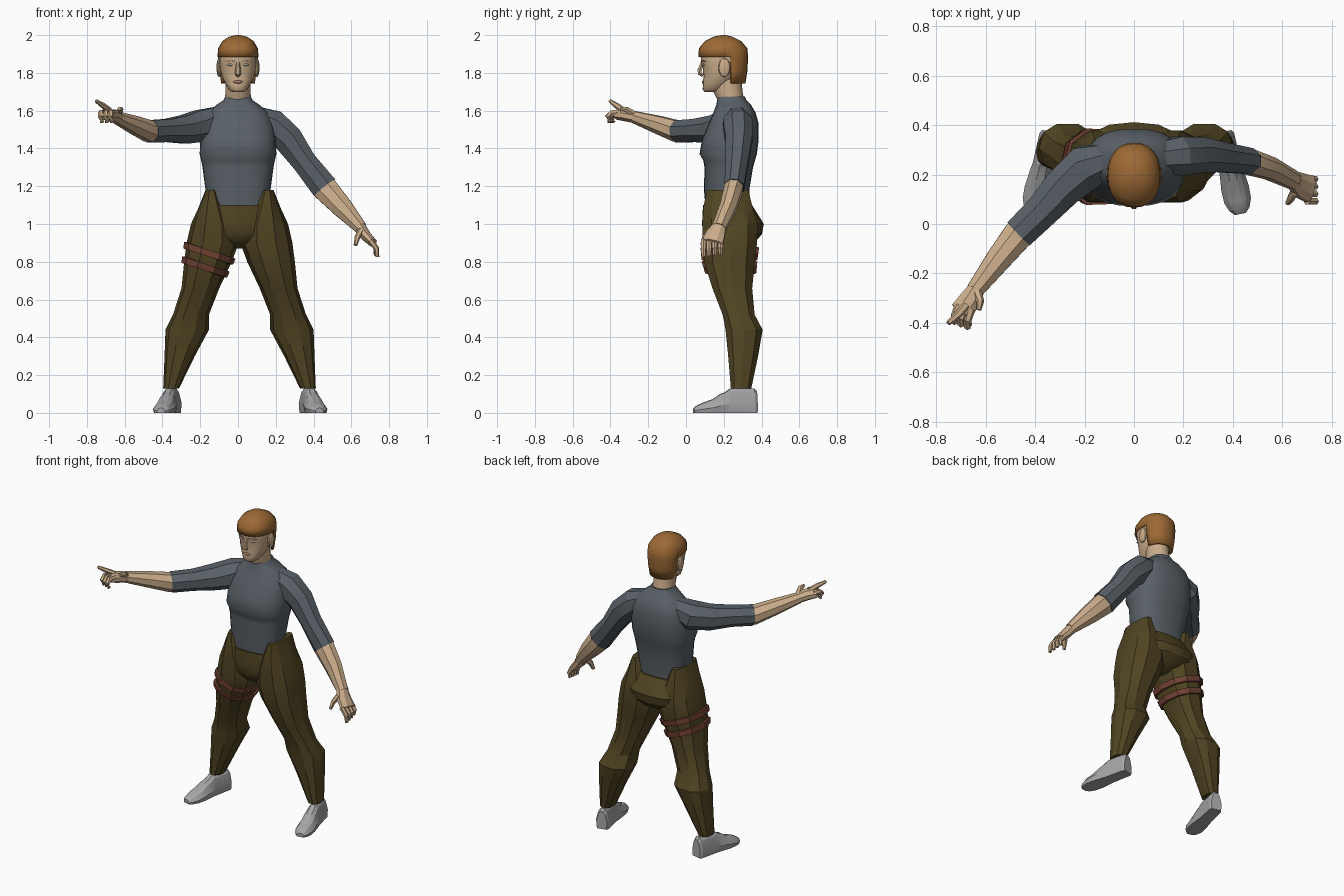
import bpy, bmesh, math
from mathutils import Vector, Matrix

if "Cube" in bpy.data.objects:
    bpy.data.objects.remove(bpy.data.objects["Cube"], do_unlink=True)


def material(name, r, g, b):
    m = bpy.data.materials.new(name)
    m.use_nodes = True
    m.diffuse_color = (r, g, b, 1)
    node = next(n for n in m.node_tree.nodes if n.type == 'BSDF_PRINCIPLED')
    node.inputs["Base Color"].default_value = (r, g, b, 1)
    node.inputs["Roughness"].default_value = 0.8
    return m


skin = material("skin", 0.60, 0.42, 0.26)
hair_brown = material("ginger hair", 0.33, 0.14, 0.035)
shirt_grey = material("slate shirt", 0.10, 0.118, 0.135)
olive = material("olive trousers", 0.08, 0.058, 0.016)
leather = material("red brown leather", 0.17, 0.055, 0.035)
shoe_grey = material("shoe grey", 0.38, 0.38, 0.39)
eye_white = material("eye white", 0.55, 0.53, 0.5)
lip = material("lip", 0.36, 0.2, 0.14)


def finish(name, bm, mat, angle=30):
    bmesh.ops.recalc_face_normals(bm, faces=bm.faces)
    me = bpy.data.meshes.new(name)
    bm.to_mesh(me)
    bm.free()
    me.materials.append(mat)
    ob = bpy.data.objects.new(name, me)
    bpy.context.collection.objects.link(ob)
    bpy.ops.object.select_all(action='DESELECT')
    ob.select_set(True)
    bpy.context.view_layer.objects.active = ob
    bpy.ops.object.shade_smooth_by_angle(angle=math.radians(angle))
    return ob


def loft(rings, closed=False):
    """Skin equal-length rings; cap the ends unless closed into a loop."""
    bm = bmesh.new()
    vs = [[bm.verts.new(p) for p in r] for r in rings]
    n = len(rings[0])
    pairs = list(zip(vs, vs[1:])) + ([(vs[-1], vs[0])] if closed else [])
    for a, b in pairs:
        for i in range(n):
            j = (i + 1) % n
            bm.faces.new((a[i], a[j], b[j], b[i]))
    if not closed:
        bm.faces.new(vs[0])
        bm.faces.new(vs[-1])
    return bm


def spow(v, p):
    return math.copysign(abs(v) ** p, v)


def level(z, xc, hw, front, back, n=16, p=0.8):
    """Horizontal rounded ring between the given front and back depths."""
    yc, hd = (front + back) / 2, (back - front) / 2
    turns = [2 * math.pi * i / n for i in range(n)]
    return [Vector((xc + hw * spow(math.cos(t), p), yc + hd * spow(math.sin(t), p), z))
            for t in turns]


def stack(name, rows, mat, angle=30, n=16, p=0.8):
    return finish(name, loft([level(z, 0, w, f, b, n, p) for z, w, f, b in rows]), mat, angle)


def tube(name, path, mat, hint, n=8, angle=25):
    """Limb along points (x, y, z, radius along hint, other radius)."""
    pts = [Vector(q[:3]) for q in path]
    rings = []
    for i, q in enumerate(path):
        d = (pts[min(i + 1, len(pts) - 1)] - pts[max(i - 1, 0)]).normalized()
        u = (Vector(hint) - d * d.dot(Vector(hint))).normalized()
        v = d.cross(u)
        rings.append([pts[i] + u * q[3] * math.cos(t) + v * q[4] * math.sin(t)
                      for t in [2 * math.pi * (k + 0.5) / n for k in range(n)]])
    return finish(name, loft(rings), mat, angle)


def blob(name, loc, scale, mat):
    bm = bmesh.new()
    bmesh.ops.create_uvsphere(bm, u_segments=12, v_segments=8, radius=1)
    bm.transform(Matrix.Translation(loc) @ Matrix.Diagonal((*scale, 1)))
    return finish(name, bm, mat)


# Shirt body
stack("shirt_body", [
    (1.07, .16, .105, .335), (1.18, .172, .095, .335), (1.3, .188, .098, .355),
    (1.335, .195, .092, .365), (1.37, .203, .072, .375), (1.45, .2, .085, .385),
    (1.53, .188, .12, .385), (1.59, .16, .145, .368), (1.63, .115, .16, .345),
    (1.655, .078, .165, .32), (1.675, .068, .17, .312)], shirt_grey, 40, 24)

# Seat of the trousers
stack("trouser_seat", [
    (.87, .03, .18, .3), (.9, .11, .12, .36), (.945, .19, .09, .402),
    (1.0, .215, .085, .412), (1.1, .175, .09, .35)], olive, 30)

# Trouser legs: height, centre, half width, front, back
LEG = [(.13, .37, .042, .235, .348), (.3, .325, .08, .22, .385), (.44, .285, .115, .205, .41),
       (.52, .265, .095, .19, .367), (.66, .215, .1, .135, .355), (.8, .175, .126, .09, .37),
       (.9, .15, .138, .083, .382), (1.0, .145, .12, .08, .385), (1.08, .15, .078, .085, .36),
       (1.18, .156, .032, .105, .335)]


def leg_rings(side):
    shift = 0 if side > 0 else 0.016
    return [level(z, side * (x - shift), w, f, b, 10, 0.85) for z, x, w, f, b in LEG]


for label, side in (("left", 1), ("right", -1)):
    finish(label + "_trouser_leg", loft(leg_rings(side)), olive, 25)

# Thigh straps follow the leg surface along a tilted plane
right_leg = leg_rings(-1)


def on_leg(k, height, grow):
    z = height
    for _ in range(12):
        i = max(j for j in range(len(LEG) - 1) if LEG[j][0] <= z)
        t = (z - LEG[i][0]) / (LEG[i + 1][0] - LEG[i][0])
        p = right_leg[i][k].lerp(right_leg[i + 1][k], t)
        z = height - 0.36 * (p.x + 0.17)
    mid = Vector((-0.17, 0.23, p.z))
    return p + (p - mid).normalized() * grow


for label, h in (("upper", .85), ("lower", .77)):
    bands = [[on_leg(k, h + dz, g) for k in range(10)]
             for dz, g in ((-.018, -.01), (-.018, .014), (.018, .014), (.018, -.01))]
    finish(label + "_thigh_strap", loft(bands, True), leather, 20)

# Shoes: distance from ankle, half width, height
SHOE = [(.085, .035, .115), (.07, .043, .13), (-.055, .045, .13), (-.085, .05, .108),
        (-.11, .052, .1), (-.15, .057, .072), (-.2, .055, .055), (-.235, .042, .04),
        (-.255, .022, .025)]
for label, side, x in (("left", 1, .378), ("right", -1, -.355)):
    turn = Matrix.Translation((x, .29, 0)) @ Matrix.Rotation(side * math.radians(12), 4, 'Z')
    rings = [[turn @ Vector((w * a, y, h * c)) for a, c in
              ((-.9, 0), (-1, .4), (-.65, .85), (-.3, 1), (.3, 1), (.65, .85), (1, .4), (.9, 0))]
             for y, w, h in SHOE]
    finish(label + "_shoe", loft(rings), shoe_grey, 20)

# Left arm, hanging out to the side
Y, Z = (0, 1, 0), (0, 0, 1)
tube("left_sleeve", [
    (.09, .265, 1.575, .07, .055), (.18, .275, 1.525, .085, .09), (.265, .28, 1.45, .077, .085),
    (.35, .27, 1.33, .065, .07), (.458, .255, 1.193, .056, .077)], shirt_grey, Y)
tube("left_forearm", [
    (.44, .258, 1.215, .05, .065), (.46, .253, 1.188, .054, .073), (.55, .225, 1.09, .048, .06),
    (.65, .175, .98, .04, .036)], skin, Y)
tube("left_palm", [
    (.64, .18, .99, .038, .034), (.675, .155, .94, .055, .03), (.715, .14, .9, .06, .024)], skin, Y)
for i, name in enumerate(("index", "middle", "ring", "little")):
    y = .092 + .03 * i
    tube("left_" + name + "_finger", [
        (.7, y, .915, .016, .016), (.733, y, .87, .015, .015),
        (.738 - .004 * i, y, .825 + .005 * i, .011, .01)], skin, Y, 6)
tube("left_thumb", [
    (.65, .13, .965, .02, .018), (.632, .1, .93, .017, .015), (.622, .085, .888, .011, .01)],
    skin, Y, 6)

# Right arm, pointing forward
tube("right_sleeve", [
    (-.09, .262, 1.57, .06, .07), (-.19, .23, 1.52, .092, .1), (-.285, .15, 1.5, .08, .088),
    (-.37, .055, 1.495, .066, .075), (-.467, -.04, 1.49, .064, .07)], shirt_grey, Z)
tube("right_forearm", [
    (-.445, -.02, 1.49, .058, .06), (-.47, -.045, 1.491, .06, .066), (-.55, -.145, 1.525, .05, .055),
    (-.645, -.27, 1.565, .034, .038)], skin, Z)
tube("right_palm", [
    (-.635, -.258, 1.562, .032, .036), (-.665, -.31, 1.575, .034, .048),
    (-.7, -.355, 1.58, .03, .05)], skin, Z)
for i, name in enumerate(("middle", "ring", "little")):
    x, y = -.725 + .026 * i, -.355 - .01 * i
    tube("right_" + name + "_finger", [
        (x + .015, y + .03, 1.59, .017, .016), (x, y - .015, 1.588, .018, .016),
        (x - .002, y - .038, 1.568, .018, .015), (x + .006, y - .03, 1.538, .012, .013)], skin, Z, 6)
tube("right_index_finger", [
    (-.68, -.33, 1.6, .017, .017), (-.715, -.37, 1.628, .015, .015),
    (-.752, -.402, 1.652, .009, .01)], skin, Z, 6)
tube("right_thumb", [
    (-.635, -.275, 1.58, .02, .02), (-.622, -.315, 1.607, .016, .016),
    (-.628, -.348, 1.612, .01, .01)], skin, Z, 6)

# Neck and head
stack("neck", [(1.64, .072, .175, .31), (1.7, .066, .145, .3), (1.79, .068, .13, .29)],
      skin, 40, 16, 1)
stack("head", [
    (1.698, .03, .1, .17), (1.712, .048, .088, .2), (1.74, .066, .09, .235),
    (1.78, .086, .092, .275), (1.82, .095, .09, .3), (1.85, .099, .082, .308),
    (1.89, .1, .077, .312), (1.93, .092, .085, .305), (1.965, .06, .125, .26)], skin, 50, 20, .9)
tube("nose", [(0, .088, 1.86, .009, .009), (0, .072, 1.815, .013, .014),
              (0, .073, 1.797, .013, .018), (0, .09, 1.787, .01, .012)], skin, Y, 6, 40)
blob("mouth", (0, .092, 1.752), (.026, .008, .008), lip)
for label, side in (("left", 1), ("right", -1)):
    blob(label + "_eye", (side * .04, .094, 1.843), (.018, .008, .006), eye_white)
    tube(label + "_eyebrow", [(side * .018, .083, 1.858, .005, .004), (side * .042, .088, 1.866, .005, .004),
                              (side * .066, .102, 1.86, .004, .003)], lip, Y, 4)
    blob(label + "_ear", (side * .1, .203, 1.828), (.014, .032, .05), skin)

# Hair cap with the face and ears left open
HAIR = [(1.745, .092, .1, .315), (1.81, .102, .08, .325), (1.885, .109, .066, .329),
        (1.93, .105, .068, .325), (1.968, .083, .1, .293), (1.992, .047, .148, .245),
        (2.0, .012, .185, .21)]
bm = loft([level(z, 0, w, f, b, 24, .9) for z, w, f, b in HAIR])
gone = [f for f in bm.faces if len(f.verts) > 4 and f.calc_center_median().z < 1.8
        or f.calc_center_median().z < 1.88 and f.calc_center_median().y < .235]
bmesh.ops.delete(bm, geom=gone, context='FACES')
hair = finish("hair", bm, hair_brown, 50)
shell = hair.modifiers.new("thickness", 'SOLIDIFY')
shell.thickness = 0.012
shell.offset = -1
